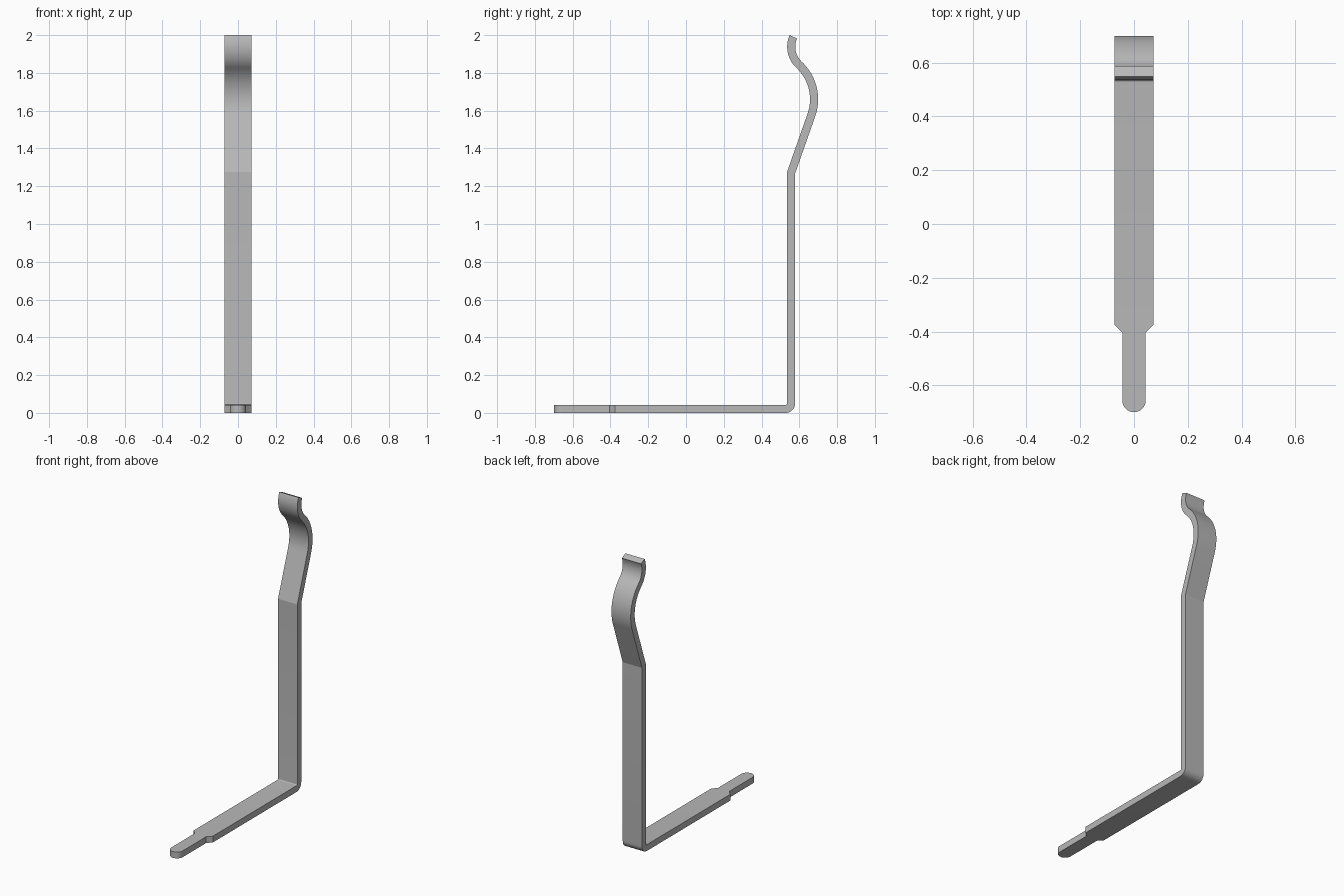
import bpy, bmesh
from math import sin, cos, radians, pi
from mathutils import Vector

cube = bpy.data.objects.get("Cube")
if cube:
    bpy.data.objects.remove(cube, do_unlink=True)

HALF_T = 0.0215      # half thickness of the bar
HALF_W = 0.0725      # half width of the bar
TAB_W = 0.043        # half width of the narrow tab

steel = bpy.data.materials.new("grey steel")
steel.use_nodes = True
color = (0.48, 0.48, 0.48, 1)
steel.diffuse_color = color
steel.node_tree.nodes["Principled BSDF"].inputs["Base Color"].default_value = color

# Each station: centre (y, z), offset to the upper/inner face (y, z), half width
stations = []


def flat(y, width):
    stations.append((Vector((y, HALF_T)), Vector((0, HALF_T)), width))


def arc(cy, cz, radius, start, end, steps, inward):
    """Bend of the bar; inward = 1 if the inner face looks at the arc centre."""
    for i in range(steps + 1):
        a = radians(start + (end - start) * i / steps)
        d = Vector((cos(a), sin(a)))
        stations.append((Vector((cy, cz)) + d * radius, -d * HALF_T * inward, HALF_W))


# Narrow tab with a rounded end, then shoulders
for i in range(13):
    a = radians(6 + 84 * i / 12)
    flat(-0.657 - TAB_W * cos(a), TAB_W * sin(a))
flat(-0.405, TAB_W)
flat(-0.375, HALF_W)

# Bend up into the upright
arc(0.528, 0.05, 0.0285, -90, 0, 9, 1)

# Mitred kink where the upright starts to lean back
lean = radians(20)
miter = HALF_T / cos(lean / 2)
stations.append((Vector((0.5565, 1.272)),
                 Vector((-cos(lean / 2), sin(lean / 2))) * miter, HALF_W))

# Hooked spring end: bulge backwards, then reverse curl
R1, R2, turn = 0.25, 0.13, 47
c1 = Vector((0.428, 1.66))
c2 = c1 + Vector((cos(radians(turn)), sin(radians(turn)))) * (R1 + R2)
arc(c1.x, c1.y, R1, -20, turn, 20, 1)
arc(c2.x, c2.y, R2, 180 + turn, 156, 20, -1)

# Loft the rectangular section through all stations
bm = bmesh.new()
rings = []
for centre, off, w in stations:
    up, low = centre + off, centre - off
    rings.append([bm.verts.new((x, p.x, p.y))
                  for x, p in ((-w, low), (w, low), (w, up), (-w, up))])
for a, b in zip(rings, rings[1:]):
    for k in range(4):
        n = (k + 1) % 4
        bm.faces.new((a[k], a[n], b[n], b[k]))
bm.faces.new(rings[0])
bm.faces.new(rings[-1])
bmesh.ops.remove_doubles(bm, verts=bm.verts, dist=0.0005)
bmesh.ops.recalc_face_normals(bm, faces=bm.faces)

mesh = bpy.data.meshes.new("bent_bracket")
bm.to_mesh(mesh)
bm.free()
mesh.materials.append(steel)
bracket = bpy.data.objects.new("bent_bracket", mesh)
bpy.context.collection.objects.link(bracket)
bpy.context.view_layer.objects.active = bracket
bracket.select_set(True)
bpy.ops.object.shade_smooth_by_angle(angle=radians(16))
